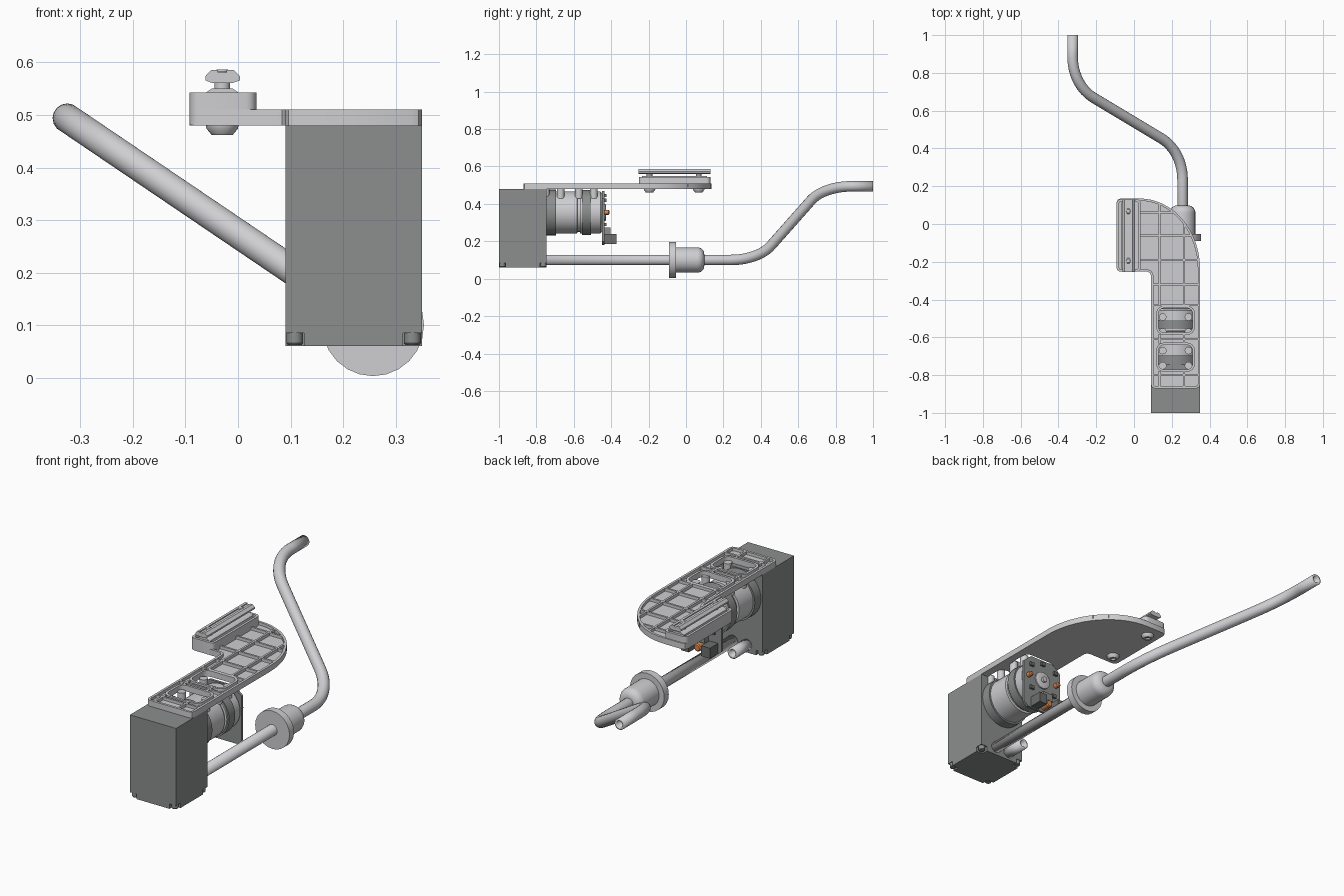
import bpy, bmesh, math
from mathutils import Matrix, Vector

if "Cube" in bpy.data.objects:
    bpy.data.objects.remove(bpy.data.objects["Cube"])


def mat(name, r, g, b):
    m = bpy.data.materials.new(name)
    m.diffuse_color = (r, g, b, 1)
    m.use_nodes = True
    m.node_tree.nodes["Principled BSDF"].inputs["Base Color"].default_value = m.diffuse_color
    return m


LIGHT = mat("light_grey_plastic", 0.62, 0.62, 0.64)
HOUSING = mat("housing_grey", 0.26, 0.275, 0.27)
DARK = mat("dark_grey", 0.15, 0.155, 0.155)
COPPER = mat("orange_copper", 0.7, 0.25, 0.08)


def finish(name, bm, material):
    bmesh.ops.remove_doubles(bm, verts=bm.verts, dist=1e-5)
    bmesh.ops.recalc_face_normals(bm, faces=bm.faces)
    me = bpy.data.meshes.new(name)
    bm.to_mesh(me)
    bm.free()
    me.materials.clear()
    me.materials.append(material)
    me.shade_smooth()
    me.set_sharp_from_angle(angle=math.radians(35))
    ob = bpy.data.objects.new(name, me)
    bpy.context.collection.objects.link(ob)
    return ob


def box(name, x0, x1, y0, y1, z0, z1, material):
    bm = bmesh.new()
    bmesh.ops.create_cube(bm, size=1)
    for v in bm.verts:
        v.co = Vector(((x0 + x1) / 2 + v.co.x * (x1 - x0), (y0 + y1) / 2 + v.co.y * (y1 - y0),
                       (z0 + z1) / 2 + v.co.z * (z1 - z0)))
    return finish(name, bm, material)


def lathe(name, center, profile, material, axis="Y", seg=32):
    """Profile of (distance along axis, radius)."""
    bm = bmesh.new()
    rings = [[bm.verts.new((r * math.cos(2 * math.pi * i / seg), r * math.sin(2 * math.pi * i / seg), t))
              for i in range(seg)] for t, r in profile]
    for a, b in zip(rings, rings[1:]):
        for i in range(seg):
            j = (i + 1) % seg
            bm.faces.new((a[i], a[j], b[j], b[i]))
    bm.faces.new(rings[0])
    bm.faces.new(rings[-1])
    if axis == "Y":
        bm.transform(Matrix.Rotation(-math.pi / 2, 4, "X"))
    bm.transform(Matrix.Translation(center))
    return finish(name, bm, material)


def curve_bmesh(cu):
    ob = bpy.data.objects.new("tmp", cu)
    bpy.context.collection.objects.link(ob)
    dg = bpy.context.evaluated_depsgraph_get()
    me = bpy.data.meshes.new_from_object(ob.evaluated_get(dg))
    bm = bmesh.new()
    bm.from_mesh(me)
    bpy.data.objects.remove(ob)
    bpy.data.meshes.remove(me)
    return bm


def add_poly(cu, pts, cyclic):
    sp = cu.splines.new("POLY")
    sp.points.add(len(pts) - 1)
    for p, co in zip(sp.points, pts):
        p.co = (co[0], co[1], co[2] if len(co) > 2 else 0, 1)
    sp.use_cyclic_u = cyclic


def prism(name, loops, a, b, material, axis="Z"):
    """Extrude an outline with holes along z, or an x-z outline along y."""
    cu = bpy.data.curves.new(name, "CURVE")
    cu.dimensions = "2D"
    cu.fill_mode = "BOTH"
    cu.extrude = (b - a) / 2
    for lp in loops:
        add_poly(cu, lp, True)
    bm = curve_bmesh(cu)
    if axis == "Z":
        bm.transform(Matrix.Translation((0, 0, (a + b) / 2)))
    else:
        bm.transform(Matrix.Translation((0, (a + b) / 2, 0)) @ Matrix.Rotation(math.pi / 2, 4, "X"))
    return finish(name, bm, material)


def rrect(x0, x1, y0, y1, r, n=4):
    pts = []
    for k, (cx, cy) in enumerate([(x1 - r, y1 - r), (x0 + r, y1 - r), (x0 + r, y0 + r), (x1 - r, y0 + r)]):
        for i in range(n + 1):
            a = math.pi / 2 * (k + i / n)
            pts.append((cx + r * math.cos(a), cy + r * math.sin(a)))
    return pts


def inset(pts, d):
    out = []
    for i, p in enumerate(pts):
        p = Vector(p)
        e0 = (p - Vector(pts[i - 1])).normalized()
        e1 = (Vector(pts[(i + 1) % len(pts)]) - p).normalized()
        n0, n1 = Vector((-e0.y, e0.x)), Vector((-e1.y, e1.x))
        out.append(tuple(p + (n0 + n1) * d / (1 + n0.dot(n1))))
    return out


# Gear housing with notched bottom corners and screws
X0, X1, Y0, Y1 = 0.09, 0.35, -1.0, -0.745
box("gear_housing", X0, X1, Y0, Y1, 0.085, 0.48, HOUSING)
n = 0.036
prism("housing_base", [[(X0 + n, Y0), (X1 - n, Y0), (X1 - n, Y0 + n), (X1, Y0 + n), (X1, Y1 - n), (X1 - n, Y1 - n),
                        (X1 - n, Y1), (X0 + n, Y1), (X0 + n, Y1 - n), (X0, Y1 - n), (X0, Y0 + n), (X0 + n, Y0 + n)]],
      0.06, 0.085, HOUSING)
for x in (X0 + 0.018, X1 - 0.018):
    for y in (Y0 + 0.018, Y1 - 0.018):
        lathe("housing_screw", (x, y, 0), [(0.062, 0.013), (0.066, 0.016), (0.09, 0.016)], HOUSING, "Z", 12)

# Bracket plate: outline with quarter-ellipse corner, floor, rim and ribs
RX, RY = 0.32, 0.375
arc = [(0.03 + RX * math.cos(a), -0.24 + RY * math.sin(a)) for a in [math.pi / 2 * i / 16 for i in range(17)]]
outline = [(0.11, -0.87), (0.33, -0.87), (0.344, -0.864), (0.35, -0.85)] + arc + [
    (-0.07, 0.135), (-0.086, 0.129), (-0.092, 0.115), (-0.092, -0.23), (-0.086, -0.246), (-0.07, -0.252),
    (0.07, -0.252), (0.084, -0.258), (0.09, -0.272), (0.09, -0.85), (0.096, -0.864)]
WINS = [(-0.575, -0.445), (-0.77, -0.64)]
holes = [rrect(0.13, 0.31, a, b, 0.03) for a, b in WINS]
prism("bracket_floor", [outline] + holes, 0.48, 0.495, LIGHT)
prism("bracket_rim", [outline, inset(outline, 0.012)], 0.48, 0.51, LIGHT)
for a, b in WINS:
    prism("window_frame", [rrect(0.118, 0.322, a - 0.012, b + 0.012, 0.04), rrect(0.13, 0.31, a, b, 0.03)],
          0.482, 0.51, LIGHT)


def rib_x(y, x0):
    x1 = 0.03 + RX * math.sqrt(1 - max(0, (y + 0.24) / RY) ** 2) - 0.005
    box("cross_rib", x0, x1, y - 0.005, y + 0.005, 0.49, 0.51, LIGHT)


for y in (-0.19, -0.06, 0.06):
    rib_x(y, 0.03)
for y in (-0.32, -0.43, -0.61, -0.8):
    rib_x(y, 0.095)
for x, top in ((0.135, 0.11), (0.265, 0.01)):
    for y0, y1 in ((-0.435, top), (-0.632, -0.583), (-0.865, -0.778)):
        box("long_rib", x - 0.005, x + 0.005, y0, y1, 0.49, 0.51, LIGHT)

# Rail clamp: tray, lower jaw, upper jaw and two bolts
tray = rrect(-0.092, 0.035, -0.252, 0.13, 0.02)
prism("clamp_tray_floor", [tray], 0.482, 0.525, LIGHT)
prism("clamp_tray_rim", [tray, rrect(-0.08, 0.023, -0.24, 0.118, 0.012)], 0.51, 0.543, LIGHT)
prism("lower_jaw", [[(-0.065, 0.515), (0.005, 0.515), (0.005, 0.54), (-0.01, 0.55), (-0.05, 0.55), (-0.065, 0.54)]],
      -0.235, 0.113, LIGHT, "Y")
prism("upper_jaw", [[(-0.05, 0.561), (-0.01, 0.561), (0.004, 0.566), (0.004, 0.574), (-0.009, 0.586),
                     (-0.022, 0.586), (-0.022, 0.581), (-0.038, 0.581), (-0.038, 0.586), (-0.051, 0.586),
                     (-0.062, 0.574), (-0.062, 0.566)]], -0.255, 0.13, LIGHT, "Y")
for y in (-0.195, 0.068):
    lathe("clamp_bolt", (-0.03, y, 0), [(0.47, 0.009), (0.463, 0.012), (0.462, 0.02), (0.474, 0.03), (0.48, 0.031),
                                       (0.483, 0.015), (0.583, 0.015), (0.587, 0.01)], LIGHT, "Z", 16)

# Motor, mounting collar and strap
C = (0.22, 0, 0.354)
lathe("motor_body", C, [(-0.75, 0.113), (-0.582, 0.113), (-0.58, 0.103), (-0.568, 0.103), (-0.566, 0.113),
                        (-0.458, 0.113), (-0.45, 0.105)], LIGHT, seg=40)
lathe("motor_collar", C, [(-0.747, 0.122), (-0.695, 0.122)], HOUSING, seg=40)
lathe("motor_strap", C, [(-0.557, 0.12), (-0.508, 0.12)], HOUSING, seg=40)
for yc in (-0.5325, -0.71):
    for x in (0.152, 0.288):
        for dy in (-0.04, 0.04):
            lathe("motor_saddle", (x, yc + dy, 0), [(0.43, 0.02), (0.49, 0.02)], LIGHT, "Z", 16)

# Circuit board on the motor's rear with hub, sockets and small components
prism("circuit_board", [[(0.13, 0.18), (0.31, 0.18), (0.335, 0.2), (0.335, 0.43), (0.29, 0.468), (0.15, 0.468),
                         (0.105, 0.43), (0.105, 0.2)]], -0.45, -0.437, HOUSING, "Y")
lathe("motor_hub", C, [(-0.44, 0.045), (-0.43, 0.045), (-0.427, 0.038), (-0.427, 0.014), (-0.415, 0.014)],
      LIGHT, seg=24)
for x0, x1 in ((0.125, 0.175), (0.245, 0.29)):
    box("wire_socket", x0, x1, -0.44, -0.372, 0.185, 0.238, DARK)
box("socket_latch", 0.18, 0.24, -0.44, -0.405, 0.235, 0.275, HOUSING)
lathe("large_coil", (0.212, 0, 0.21), [(-0.44, 0.02), (-0.395, 0.02), (-0.39, 0.015)], COPPER, seg=16)
for x in (0.135, 0.308):
    lathe("small_coil", (x, 0, 0.355), [(-0.44, 0.013), (-0.415, 0.013), (-0.41, 0.008)], COPPER, seg=12)
for x, z in ((0.14, 0.42), (0.29, 0.42), (0.15, 0.29), (0.29, 0.29), (0.22, 0.445)):
    box("board_chip", x - 0.012, x + 0.012, -0.44, -0.425, z - 0.009, z + 0.009, DARK)

# Hollow S-shaped hose with two circular bends
P = [Vector(p) for p in ((0.257, -0.75, 0.1), (0.257, 0.386, 0.1), (-0.325, 0.735, 0.494), (-0.325, 1.0, 0.494))]
path = [P[0]]
for i in (1, 2):
    d0, d1 = (P[i - 1] - P[i]).normalized(), (P[i + 1] - P[i]).normalized()
    a, b, w = P[i] + d0 * 0.15, P[i] + d1 * 0.15, math.sin(d0.angle(d1) / 2)
    for k in range(13):
        t = k / 12
        q = ((1 - t) ** 2, 2 * w * t * (1 - t), t * t)
        path.append((a * q[0] + P[i] * q[1] + b * q[2]) / sum(q))
path.append(P[3])


def hose(name, pts):
    cu = bpy.data.curves.new(name, "CURVE")
    cu.dimensions = "3D"
    cu.bevel_depth = 0.028
    cu.bevel_resolution = 6
    add_poly(cu, pts, False)
    ob = finish(name, curve_bmesh(cu), LIGHT)
    s = ob.modifiers.new("wall", "SOLIDIFY")
    s.thickness = 0.011
    s.offset = -1


hose("long_hose", path)
hose("short_port", [(0.178, -0.75, 0.1), (0.178, -0.63, 0.1)])

# Grommet on the hose: wide flange and rounded body
lathe("grommet_flange", (0.257, 0, 0.1), [(-0.09, 0.097), (-0.053, 0.097)], LIGHT, seg=24)
body = [(-0.06, 0.068)] + [(0.06 + 0.038 * math.sin(a), 0.03 + 0.038 * math.cos(a))
                           for a in [math.pi / 2 * i / 6 for i in range(7)]]
lathe("grommet_body", (0.257, 0, 0.1), body, LIGHT, seg=24)
